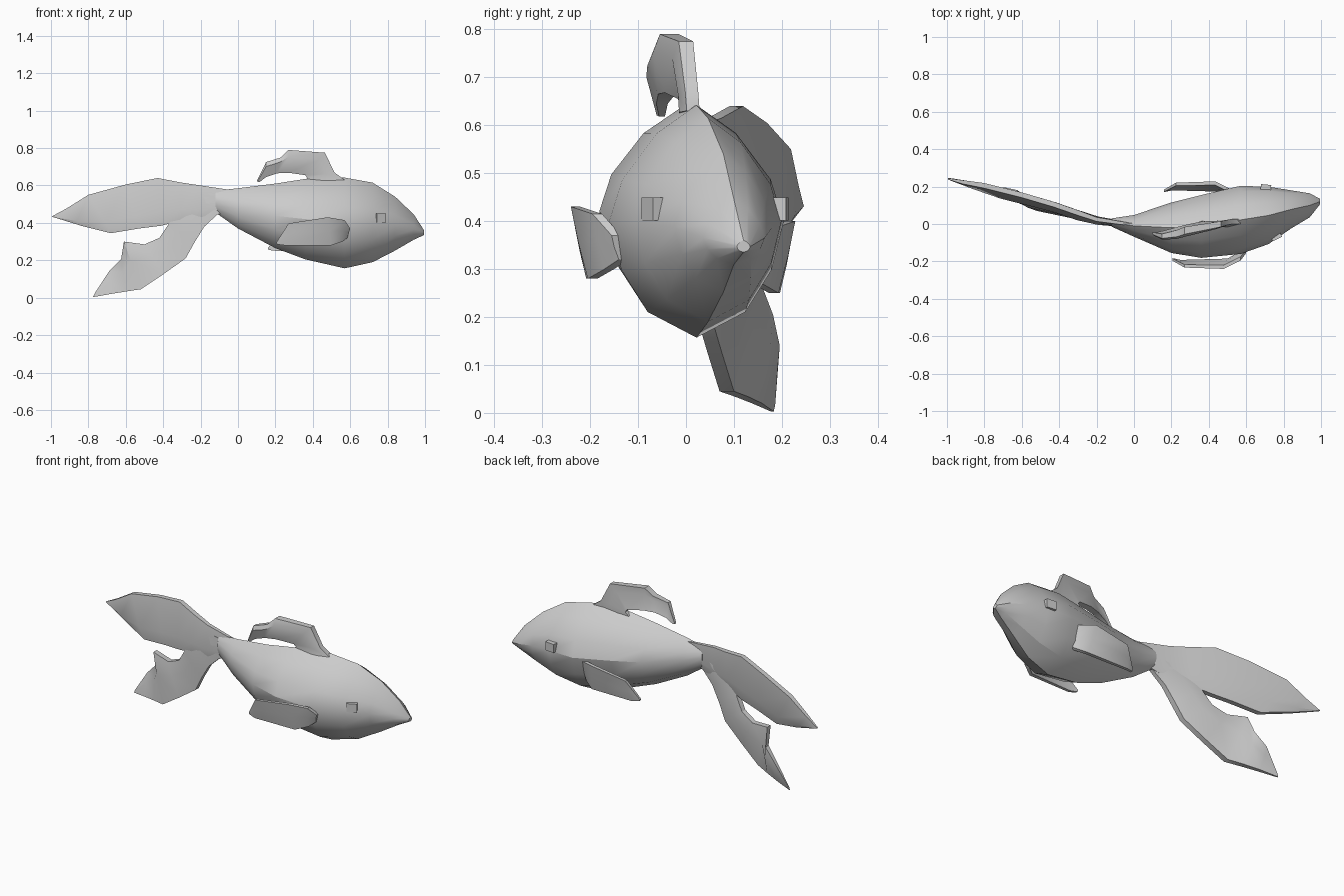
import bpy, bmesh, math
from mathutils import Vector


def loft(name, rings, angle=32):
    """Skin a list of equal-length point rings and cap both ends."""
    bm = bmesh.new()
    vr = [[bm.verts.new(p) for p in r] for r in rings]
    n = len(vr[0])
    for a, b in zip(vr, vr[1:]):
        for i in range(n):
            j = (i + 1) % n
            bm.faces.new((a[i], a[j], b[j], b[i]))
    bm.faces.new(vr[0])
    bm.faces.new(vr[-1])
    bmesh.ops.recalc_face_normals(bm, faces=bm.faces)
    me = bpy.data.meshes.new(name)
    bm.to_mesh(me)
    bm.free()
    ob = bpy.data.objects.new(name, me)
    bpy.context.collection.objects.link(ob)
    bpy.ops.object.select_all(action='DESELECT')
    ob.select_set(True)
    bpy.context.view_layer.objects.active = ob
    bpy.ops.object.shade_smooth_by_angle(angle=math.radians(angle))
    return ob


def fin(name, sections, edge, near, far, ridge=.5, side=1, shift=(0, 0, 0)):
    """Each section: outer (x, y, z), inner (x, y, z), thickness scale."""
    rings = []
    for ox, oy, oz, ix, iy, iz, s in sections:
        o, i = Vector((ox, oy * side, oz)), Vector((ix, iy * side, iz))
        m = o.lerp(i, ridge)
        e = Vector((0, edge * s, 0))
        rings.append([p + Vector(shift) for p in (
            o - e, m - Vector((0, near * s, 0)), i - e,
            i + e, m + Vector((0, far * s, 0)), o + e)])
    return loft(name, rings)


# Body: curved spine with a slightly pointed oval section
half = [(0, 1), (.45, .76), (.85, .36), (1, 0), (.86, -.42), (.56, -.78), (0, -1)]
section = half + [(-a, b) for a, b in half[-2:0:-1]]
stations = [  # x, y centre, half width, top z, widest z, bottom z
    (-.12, .008, .022, .572, .515, .455), (0, -.01, .058, .585, .478, .37),
    (.2, -.02, .135, .61, .438, .265), (.36, -.013, .168, .635, .42, .205),
    (.57, .022, .182, .642, .4, .157), (.72, .046, .153, .615, .4, .19),
    (.84, .078, .102, .54, .387, .252), (.94, .1, .064, .445, .365, .31),
    (.995, .12, .014, .36, .347, .335)]
loft("body", [[(x, yc + w * a, m + (t - m if c > 0 else m - b) * c)
               for a, c in section] for x, yc, w, t, m, b in stations], 30)

# Forked tail, with the thick ridge close to the inner edges
fin("tail_upper_lobe", [
    (0, -.005, .57, -.03, -.005, .47, .5), (-.2, .025, .6, -.19, .015, .42, .8),
    (-.3, .06, .615, -.31, .045, .41, 1), (-.43, .105, .64, -.41, .08, .385, 1),
    (-.6, .155, .605, -.53, .11, .37, 1), (-.8, .205, .55, -.68, .148, .345, 1),
    (-.92, .225, .475, -.84, .2, .385, .7), (-.995, .242, .435, -.985, .24, .43, .2)],
    .014, .028, .028, .72)
fin("tail_lower_lobe", [
    (-.03, -.005, .46, -.06, -.005, .55, .5), (-.11, .0, .445, -.2, .02, .56, .7),
    (-.18, .01, .38, -.32, .05, .46, .9), (-.23, .02, .3, -.37, .065, .395, 1),
    (-.28, .035, .21, -.42, .085, .32, 1), (-.4, .06, .125, -.5, .105, .285, 1),
    (-.52, .085, .045, -.61, .13, .3, 1), (-.6, .118, .033, -.625, .168, .205, .9),
    (-.68, .148, .02, -.69, .185, .14, .7), (-.775, .18, .003, -.765, .18, .025, .2)],
    .015, .022, .03, .6)

# Dorsal fin curling backwards
fin("dorsal_fin", [
    (.57, .015, .63, .35, .0, .62, .9), (.515, .012, .67, .37, .002, .64, .9),
    (.465, .0, .775, .36, -.002, .655, 1), (.27, -.035, .79, .27, -.025, .668, 1.3),
    (.23, -.05, .75, .21, -.04, .665, 1.2), (.15, -.065, .725, .15, -.05, .645, .8),
    (.1, -.05, .622, .115, -.05, .618, .4)],
    .015, .028, .01, .3)

# Paired side fins
side_fin = [
    (.6, -.145, .37, .585, -.13, .32, 1), (.57, -.185, .415, .56, -.16, .3, 1),
    (.48, -.23, .43, .5, -.195, .28, 1), (.27, -.225, .397, .25, -.2, .28, .8),
    (.205, -.19, .295, .21, -.19, .285, .6)]
fin("near_side_fin", side_fin, .01, .012, .012)
fin("far_side_fin", side_fin, .01, .012, .012, .5, -1, (-.045, -.012, -.03))

# Box eyes
for name, loc, turn in (("near_eye", (.76, -.066, .425), .45),
                        ("far_eye", (.705, .195, .425), -.1)):
    bpy.ops.mesh.primitive_cube_add(size=1, location=loc, rotation=(0, 0, turn))
    eye = bpy.context.object
    eye.name = name
    eye.scale = (.055, .032, .048)
